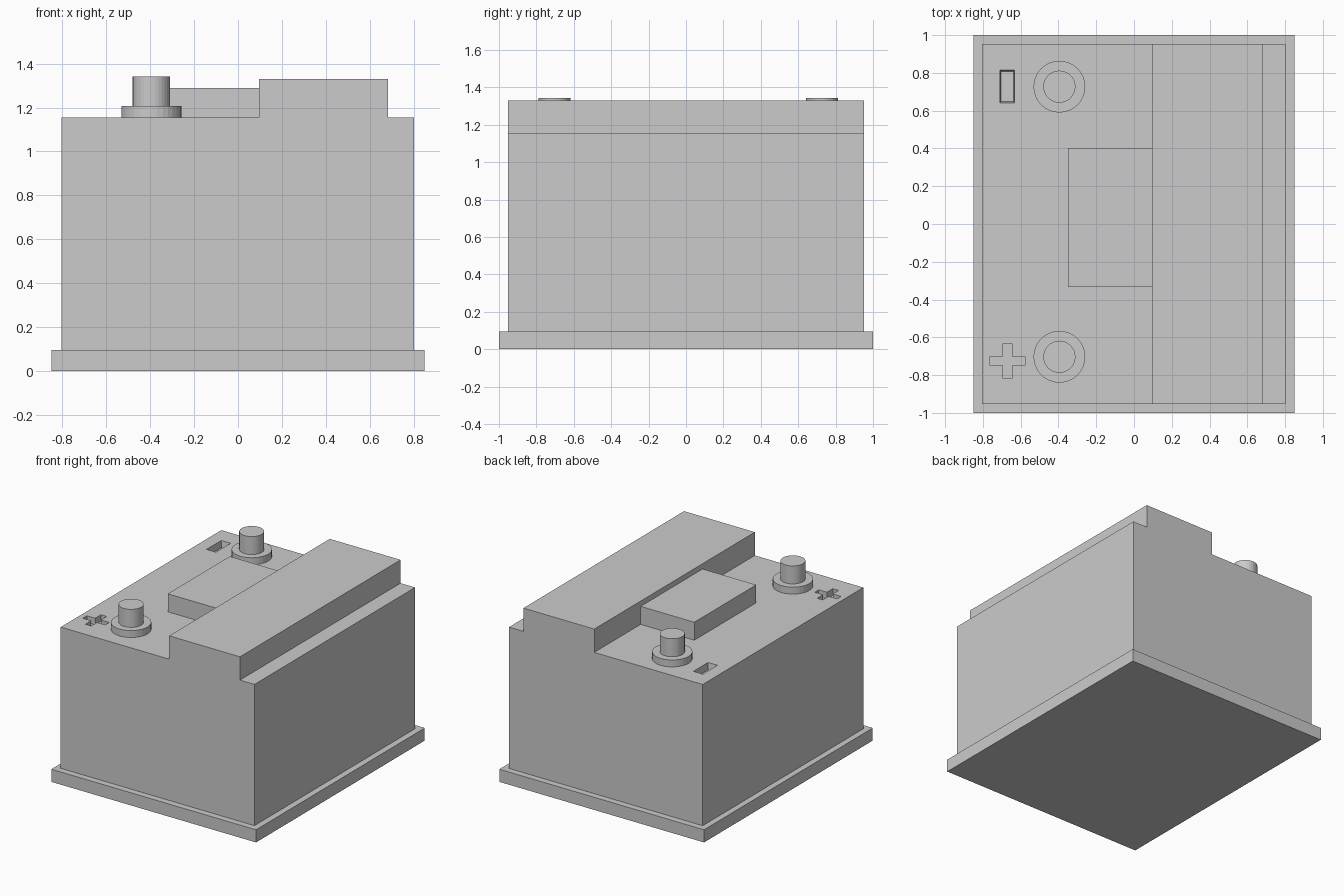
import bpy, bmesh
from mathutils import Vector

if "Cube" in bpy.data.objects:
    bpy.data.objects.remove(bpy.data.objects["Cube"])

TOP = 1.155      # height of the case lid
DEPTH = 0.05     # depth of the pole marks


def finish(name, bm):
    bmesh.ops.recalc_face_normals(bm, faces=bm.faces)
    mesh = bpy.data.meshes.new(name)
    bm.to_mesh(mesh)
    bm.free()
    ob = bpy.data.objects.new(name, mesh)
    bpy.context.collection.objects.link(ob)
    return ob


def prism(name, points, offset, taper=(1, 1)):
    """Extrude a flat outline by offset, optionally scaling the first cap in x and y."""
    bm = bmesh.new()
    cap = bm.faces.new([bm.verts.new(p) for p in points])
    first = list(cap.verts)
    ext = bmesh.ops.extrude_face_region(bm, geom=[cap], use_keep_orig=True)
    moved = [g for g in ext["geom"] if isinstance(g, bmesh.types.BMVert)]
    bmesh.ops.translate(bm, verts=moved, vec=Vector(offset))
    mid = sum((v.co for v in first), Vector()) / len(first)
    for v in first:
        v.co.x = mid.x + (v.co.x - mid.x) * taper[0]
        v.co.y = mid.y + (v.co.y - mid.y) * taper[1]
    return finish(name, bm)


def box(name, x0, x1, y0, y1, z0, z1, taper=(1, 1)):
    outline = [(x0, y0, z0), (x1, y0, z0), (x1, y1, z0), (x0, y1, z0)]
    return prism(name, outline, (0, 0, z1 - z0), taper)


def cylinder(name, x, y, z0, z1, r):
    bpy.ops.mesh.primitive_cylinder_add(vertices=32, radius=r, depth=z1 - z0,
                                        location=(x, y, (z0 + z1) / 2))
    bpy.context.object.name = name


# Bottom flange
box("base_flange", -0.85, 0.85, -1, 1, 0, 0.095)

# Case with raised ridge, as one side profile
profile = [(-0.805, 0.095), (0.803, 0.095), (0.803, TOP), (0.683, TOP),
           (0.683, 1.33), (0.095, 1.33), (0.095, TOP), (-0.805, TOP)]
case = prism("case", [(x, -0.952, z) for x, z in profile], (0, 1.904, 0))

# Pole marks sunk into the lid
cx, cy, a, w = -0.67, -0.725, 0.093, 0.024
plus = [(-a, -w), (-w, -w), (-w, -a), (w, -a), (w, -w), (a, -w),
        (a, w), (w, w), (w, a), (-w, a), (-w, w), (-a, w)]
cutters = [
    prism("plus_cutter", [(cx + x, cy + y, TOP - DEPTH) for x, y in plus], (0, 0, 0.1)),
    box("minus_cutter", -0.717, -0.625, 0.634, 0.822, TOP - DEPTH, TOP + 0.05, (0.7, 0.85)),
]
bpy.context.view_layer.objects.active = case
for cutter in cutters:
    cutter.hide_render = True
    mod = case.modifiers.new(cutter.name, "BOOLEAN")
    mod.operation = "DIFFERENCE"
    mod.solver = "EXACT"
    mod.object = cutter
    bpy.ops.object.modifier_apply(modifier=mod.name)
    bpy.data.objects.remove(cutter)

# Vent cover block beside the ridge
box("vent_cover", -0.35, 0.095, -0.333, 0.402, TOP, 1.29)

# Terminals
for side, y in (("negative", 0.727), ("positive", -0.703)):
    cylinder(side + "_terminal_collar", -0.395, y, TOP, 1.207, 0.137)
    cylinder(side + "_terminal_post", -0.395, y, 1.207, 1.342, 0.085)
